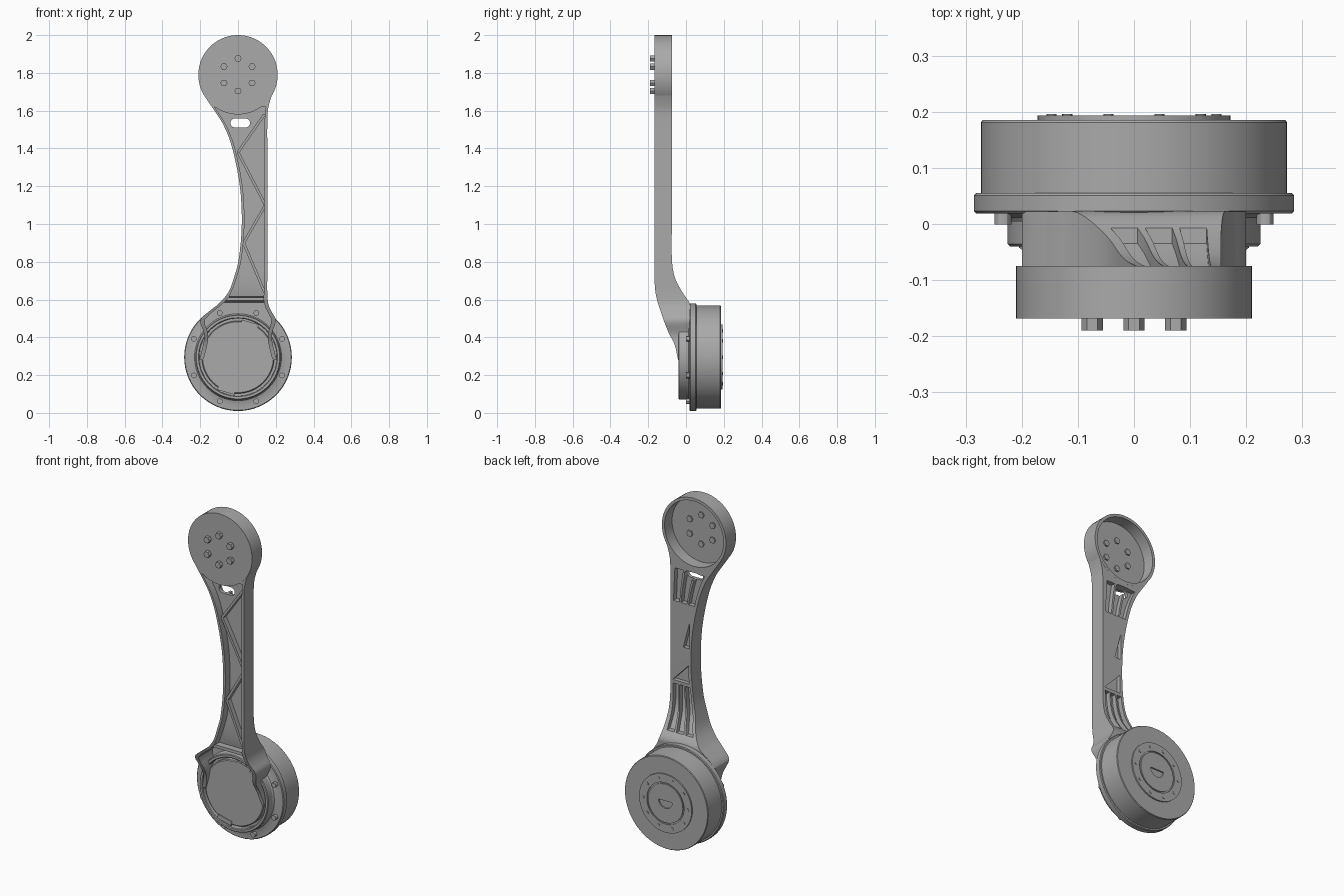
import bpy, bmesh, math
from mathutils import Vector

if "Cube" in bpy.data.objects:
    bpy.data.objects.remove(bpy.data.objects["Cube"])

grey = bpy.data.materials.new("machined_grey")
grey.use_nodes = True
grey.diffuse_color = (0.4, 0.4, 0.4, 1)
grey.node_tree.nodes["Principled BSDF"].inputs["Base Color"].default_value = grey.diffuse_color

HUB, HEAD = 0.295, 1.79   # heights of the two joint axes


def finish(bm, name):
    bmesh.ops.remove_doubles(bm, verts=bm.verts, dist=1e-5)
    bmesh.ops.recalc_face_normals(bm, faces=bm.faces)
    mesh = bpy.data.meshes.new(name)
    bm.to_mesh(mesh)
    bm.free()
    mesh.materials.append(grey)
    ob = bpy.data.objects.new(name, mesh)
    bpy.context.collection.objects.link(ob)
    return ob


def bridge(bm, rings, caps=True):
    """Skin a list of point rings into a solid."""
    loops = [[bm.verts.new(p) for p in ring] for ring in rings]
    n = len(loops[0])
    for a, b in zip(loops, loops[1:]):
        for i in range(n):
            j = (i + 1) % n
            bm.faces.new((a[i], a[j], b[j], b[i]))
    if caps:
        bm.faces.new(loops[0])
        bm.faces.new(loops[-1])


def lathe(name, profile, x=0, z=0, sides=64, closed=False):
    """Turn (radius, y) points about an axis parallel to y."""
    bm = bmesh.new()
    if closed:
        profile = profile + profile[:1]
    rings = [[(x + r * math.cos(2 * math.pi * i / sides), y,
               z + r * math.sin(2 * math.pi * i / sides)) for i in range(sides)]
             for r, y in profile]
    bridge(bm, rings, not closed)
    return finish(bm, name)


def loft(name, rows):
    """Stack rectangles given as (z, left, right, front, back)."""
    bm = bmesh.new()
    bridge(bm, [[(a, f, z), (b, f, z), (b, k, z), (a, k, z)] for z, a, b, f, k in rows])
    return finish(bm, name)


def prism(name, points, y0, y1):
    bm = bmesh.new()
    bridge(bm, [[(x, y, z) for x, z in points] for y in (y0, y1)])
    return finish(bm, name)


def combine(target, tool, operation='DIFFERENCE'):
    mod = target.modifiers.new("cut", 'BOOLEAN')
    mod.object, mod.operation, mod.solver = tool, operation, 'EXACT'
    bpy.context.view_layer.objects.active = target
    bpy.ops.object.modifier_apply(modifier=mod.name)
    bpy.data.objects.remove(tool)


def densify(rows, steps=4):
    out = []
    for i in range(len(rows) - 1):
        p = [Vector(rows[max(0, min(len(rows) - 1, i + k))]) for k in (-1, 0, 1, 2)]
        for s in range(steps):
            t = s / steps
            out.append(0.5 * (2 * p[1] + (p[2] - p[0]) * t
                              + (2 * p[0] - 5 * p[1] + 4 * p[2] - p[3]) * t * t
                              + (3 * p[1] - p[0] - 3 * p[2] + p[3]) * t ** 3))
    return out + [Vector(rows[-1])]


# Arm body: curved outer edge, straight inner edge, neck sweeping back to the hub
F, B, R = -0.167, -0.075, 0.155
arm_rows = densify([
    (.28, -.205, .205, -.042, .022), (.36, -.185, .185, -.06, .022),
    (.42, -.18, .18, -.09, .022), (.49, -.2, .2, -.118, .022),
    (.54, -.15, .175, -.135, .022), (.58, -.1, .16, -.148, .02),
    (.64, -.05, R, -.162, -.02), (.72, -.02, R, F, -.06), (.82, .005, R, F, B),
    (1, .02, R, F, B), (1.2, .01, R, F, B), (1.4, -.03, R, F, B),
    (1.52, -.075, R, F, B), (1.6, -.125, .158, F, B),
    (1.66, -.165, .172, F, B), (1.72, -.195, .195, F, B)])


def section(z):
    for a, b in zip(arm_rows, arm_rows[1:]):
        if a[0] <= z <= b[0]:
            return a.lerp(b, (z - a[0]) / (b[0] - a[0]))
    return arm_rows[0]


arm = loft("arm", arm_rows)

# Open front channel running down into the hub
channel = []
for i in range(46):
    z = 0.25 + 1.37 * i / 45
    _, a, b, f, k = section(max(z, 0.28))
    wall = 0.014 if z > 0.62 else 0.022
    floor = f + 0.045 if z > 0.61 else 0.012
    channel.append((z, a + wall, b - wall, f - 0.06, floor))
combine(arm, loft("channel_cutter", channel))

# Parallel pockets on the back at both ends
for low, high in ((0.62, 0.87), (1.36, 1.555)):
    for n in range(3):
        t0, t1 = 0.1 + n * 0.28, 0.32 + n * 0.28
        rows = []
        for i in range(11):
            z, a, b, f, k = section(low + (high - low) * i / 10)
            rows.append((z, a + (b - a) * t0, a + (b - a) * t1, k - 0.028, k + 0.05))
        combine(arm, loft("pocket_cutter", rows))

# Triangular recesses on the back
for tri in (((.03, 1.1), (.07, 1.1), (.028, 1.26)),
            ((.035, .89), (.14, .89), (.035, 1.0))):
    combine(arm, prism("recess_cutter", tri, B - 0.025, 0))

# Round head, hollow from behind, and the cable slot below it
combine(arm, lathe("head", [(.21, -.168), (.21, -.0745)], z=HEAD, sides=72), 'UNION')
combine(arm, lathe("cup_cutter", [(.193, -.145), (.193, 0)], z=HEAD, sides=72))
slot = []
for i in range(16):
    angle = math.pi * (i + 0.5) / 8
    side = 0.028 if math.cos(angle) > 0 else -0.028
    slot.append((0.012 + side + 0.024 * math.cos(angle), 1.535 + 0.024 * math.sin(angle)))
combine(arm, prism("slot_cutter", slot, -0.3, 0.1))

# Diagonal truss ribs in the channel
joints = [(.14, 1.58), (0, 1.38), (.145, 1.1), (.03, .9), (.14, .64)]
for p, q in zip(joints, joints[1:]):
    p, q = Vector(p), Vector(q)
    side = (q - p).orthogonal().normalized() * 0.007
    prism("truss_rib", [p + side, q + side, q - side, p - side], -0.15, -0.115)
prism("neck_crossbar", [(-.07, .594), (.145, .594), (.145, .612), (-.06, .612)], -0.145, -0.02)

# Hub: flange, motor drum, raised ring and front cover
lathe("flange", [(.22, -.005), (.23, .012), (.25, .019), (.281, .019), (.285, .023),
                 (.285, .051), (.281, .055)], z=HUB)
lathe("motor_drum", [(.273, .05), (.273, .181), (.27, .185)], z=HUB)
lathe("hub_ring", [(.205, .02), (.205, -.036), (.209, -.04), (.221, -.04),
                   (.225, -.036), (.225, .02)], z=HUB, closed=True)
lathe("front_cover", [(.192, .03), (.192, -.03), (.187, -.035)], z=HUB)
for s in (1, -1):
    prism("cover_tab", [(s * x, HUB + s * z) for x, z in
                        ((.015, .172), (.1, .15), (.112, .172), (.02, .198))], -0.039, -0.03)

# Rear output plate with a groove and a half-round socket
plate = lathe("output_plate", [(.172, .17), (.172, .193), (.122, .193), (.122, .187),
                               (.114, .187), (.114, .193)], z=HUB)
half = [(0.045 * math.cos(math.pi * i / 12), HUB - 0.045 * math.sin(math.pi * i / 12) + 0.015)
        for i in range(13)]
combine(plate, prism("socket_cutter", half, 0.18, 0.25))


# Bolt circles
def bolts(name, count, circle, size, y0, y1, height, start, sides):
    for i in range(count):
        angle = start + 2 * math.pi * i / count
        lathe(name, [(size, y0), (size, y1)], circle * math.cos(angle),
              height + circle * math.sin(angle), sides)


bolts("head_bolt", 6, .086, .019, -.19, -.137, HEAD, math.pi / 6, 6)
bolts("flange_bolt", 8, .253, .015, -.001, .03, HUB, math.pi / 8, 12)
bolts("plate_bolt", 10, .147, .009, .185, .196, HUB, 0, 12)

for ob in bpy.context.scene.objects:
    ob.select_set(ob.type == 'MESH')
bpy.context.view_layer.objects.active = arm
bpy.ops.object.shade_smooth_by_angle(angle=math.radians(30))
bpy.ops.object.select_all(action='DESELECT')
